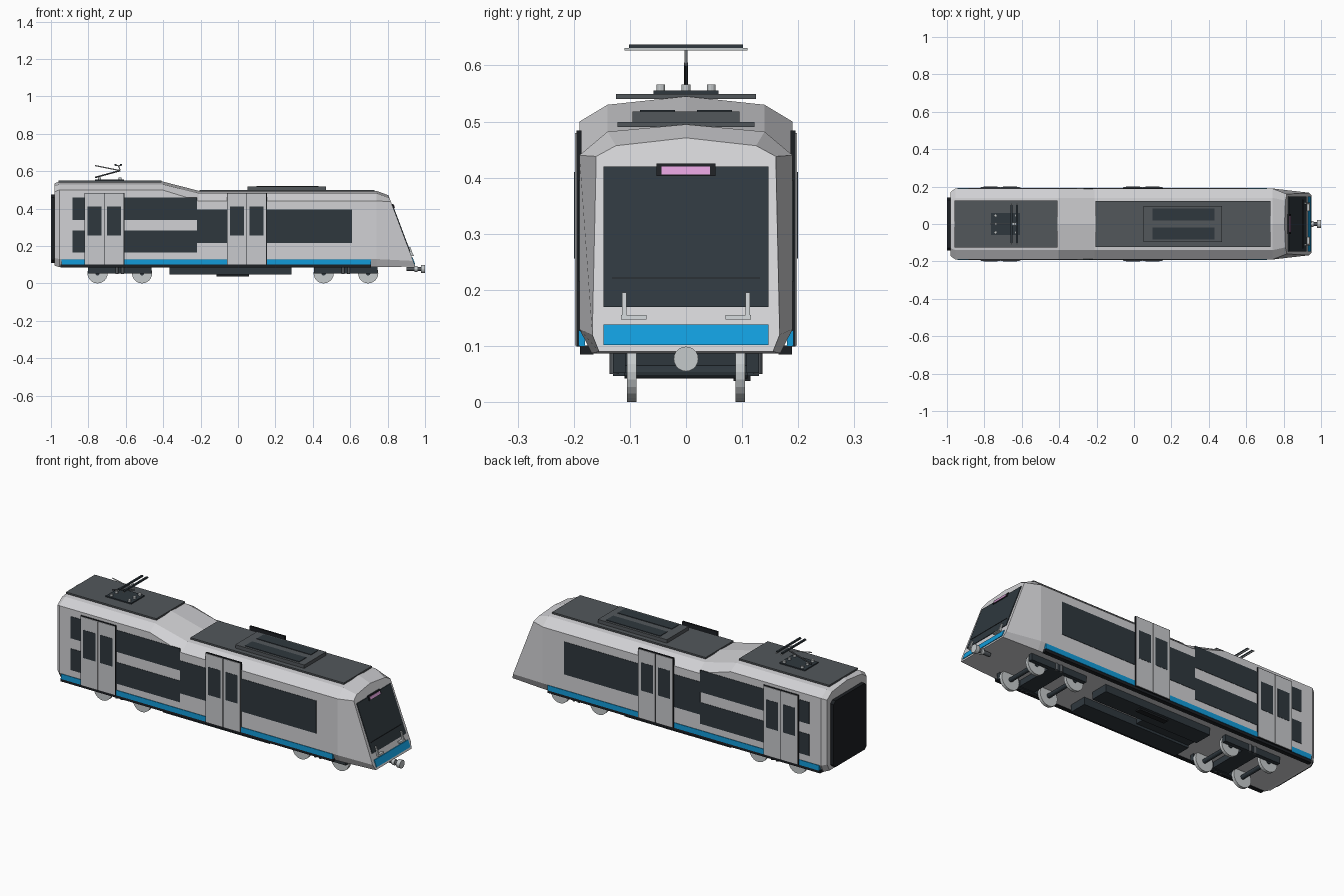
import bpy, bmesh
from mathutils import Vector

cube = bpy.data.objects.get("Cube")
if cube:
    bpy.data.objects.remove(cube, do_unlink=True)


def material(name, rgb):
    m = bpy.data.materials.new(name)
    m.use_nodes = True
    m.diffuse_color = (*rgb, 1)
    node = next(n for n in m.node_tree.nodes if n.type == 'BSDF_PRINCIPLED')
    node.inputs["Base Color"].default_value = (*rgb, 1)
    return m


BODY = material("light grey paint", (.64, .64, .66))
DOOR = material("door grey", (.58, .59, .61))
GLASS = material("dark glass", (.028, .039, .048))
BLACK = material("black rubber", (.012, .014, .017))
ROOF = material("roof grey", (.085, .095, .105))
BLUE = material("blue stripe", (.006, .33, .70))
PINK = material("pink display", (.72, .34, .68))
METAL = material("pale metal", (.56, .59, .60))


def build(name, bm, mat):
    bmesh.ops.recalc_face_normals(bm, faces=bm.faces)
    me = bpy.data.meshes.new(name)
    bm.to_mesh(me)
    bm.free()
    me.materials.append(mat)
    ob = bpy.data.objects.new(name, me)
    bpy.context.collection.objects.link(ob)
    return ob


def loft(name, rings, mat):
    """Skin a closed solid through rings of equal length."""
    bm = bmesh.new()
    loops = [[bm.verts.new(p) for p in ring] for ring in rings]
    n = len(loops[0])
    for a, b in zip(loops, loops[1:]):
        for i in range(n):
            j = (i + 1) % n
            bm.faces.new((a[i], a[j], b[j], b[i]))
    bm.faces.new(loops[0])
    bm.faces.new(loops[-1])
    return build(name, bm, mat)


def box(name, x, y, z, mat):
    return loft(name, [[(a, y[0], z[0]), (a, y[1], z[0]), (a, y[1], z[1]), (a, y[0], z[1])]
                       for a in x], mat)


def side_box(name, x, y, z, mat):
    """Box repeated on both sides of the centre plane."""
    box("right_" + name, x, (-y[1], -y[0]), z, mat)
    box("left_" + name, x, y, z, mat)


def rod(name, start, end, r, mat, sides=12):
    a, b = Vector(start), Vector(end)
    bm = bmesh.new()
    bmesh.ops.create_cone(bm, cap_ends=True, segments=sides, radius1=r, radius2=r,
                          depth=(b - a).length)
    turn = Vector((0, 0, 1)).rotation_difference(b - a).to_matrix()
    for v in bm.verts:
        v.co = turn @ v.co + (a + b) / 2
    return build(name, bm, mat)


def nose_x(z):
    return .82 - (z - .43) * .377


def nose_plate(name, y, z, mat, lift, base=-.004):
    """Plate lying on the slanted cab front."""
    loft(name, [[(nose_x(c) + d, b, c) for b, c in
                 ((y[0], z[0]), (y[1], z[0]), (y[1], z[1]), (y[0], z[1]))]
                for d in (base, lift)], mat)


# Body shell
def section(half, x=None):
    half = half + [(-y, z) for y, z in reversed(half) if y > 0]
    return [(nose_x(z) if x is None else x, y, z) for y, z in half]


high = [(.168, .087), (.19, .13), (.19, .50), (.14, .53), (0, .545)]
low = [(.168, .087), (.19, .13), (.19, .44), (.14, .482), (0, .495)]
tail = [(.15, .095), (.172, .135), (.172, .49), (.13, .52), (0, .535)]
nose = [(.155, .09), (.167, .12), (.16, .438), (.125, .457), (0, .471)]
loft("body_shell", [section(tail, -.98), section(high, -.955), section(high, -.405),
                    section(low, -.21), section(low, .74), section(nose)], BODY)

# Rear gangway with clipped corners
y, b, t, c = .143, .11, .475, .015
gang = [(y - c, b), (y, b + c), (y, t - c), (y - c, t)]
gang += [(-p, q) for p, q in reversed(gang)]
loft("rear_gangway", [[(x, p, q) for p, q in gang] for x in (-1, -.975)], BLACK)

# Side stripe and sill
side_box("blue_stripe", (-.945, .71), (.18, .192), (.10, .128), BLUE)
side_box("sill", (-.95, .71), (.165, .189), (.085, .101), BLACK)

# Side windows
for name, x, z in (("rear_upper_window", (-.885, -.80), (.34, .46)),
                   ("rear_lower_window", (-.885, -.80), (.165, .283)),
                   ("upper_deck_window", (-.63, -.22), (.34, .46)),
                   ("lower_deck_window", (-.63, -.22), (.165, .283)),
                   ("step_window", (-.22, -.05), (.215, .395)),
                   ("saloon_window", (.14, .61), (.215, .395))):
    side_box(name, x, (.187, .192), z, GLASS)

# Double doors
for label, x in (("rear", -.715), ("middle", .047)):
    side_box(label + "_door_frame", (x - .107, x + .107), (.186, .1955), (.099, .484), BLACK)
    for leaf, s in (("first", -1), ("second", 1)):
        edges = sorted((x + s * .002, x + s * .104))
        side_box(f"{label}_{leaf}_door_leaf", edges, (.195, .198), (.101, .480), DOOR)
        edges = sorted((x + s * .015, x + s * .089))
        side_box(f"{label}_{leaf}_door_window", edges, (.197, .1992), (.256, .41), GLASS)

# Cab front
nose_plate("windscreen", (-.147, .147), (.17, .42), GLASS, .004)
nose_plate("windscreen_seam", (-.132, .132), (.220, .2225), BLACK, .006)
nose_plate("front_blue_band", (-.147, .147), (.102, .138), BLUE, .004)
nose_plate("display_surround", (-.053, .053), (.403, .425), BLACK, .008)
nose_plate("display", (-.044, .043), (.406, .420), PINK, .010)
for s in (-1, 1):
    nose_plate("wiper_post", sorted((s * .106, s * .114)), (.15, .195), METAL, .012)
    nose_plate("wiper_foot", sorted((s * .07, s * .116)), (.147, .155), METAL, .014)

# Coupler
rod("coupler_arm", (.90, 0, .077), (.98, 0, .077), .011, ROOF)
rod("coupler_collar", (.945, 0, .077), (.96, 0, .077), .016, METAL)
rod("coupler_head", (.978, 0, .077), (1, 0, .077), .022, METAL, 20)

# Roof panels and cooling unit
box("rear_roof_panel", (-.96, -.41), (-.125, .125), (.54, .549), ROOF)
box("front_roof_panel", (-.205, .73), (-.122, .122), (.49, .499), ROOF)
box("cooling_unit", (.05, .47), (-.095, .095), (.495, .518), ROOF)
side_box("cooling_vent", (.10, .43), (.02, .082), (.515, .521), GLASS)

# Pantograph
box("pantograph_base", (-.765, -.61), (-.058, .058), (.547, .555), GLASS)
for x in (-.74, -.63):
    for y in (-.045, 0, .045):
        rod("insulator", (x, y, .553), (x, y, .566), .008, METAL)
knee, foot, wrist = (-.63, 0, .603), (-.765, 0, .566), (-.765, 0, .63)
rod("pantograph_lower_arm", foot, knee, .004, ROOF, 8)
rod("pantograph_upper_arm", knee, wrist, .003, METAL, 8)
rod("pantograph_head_stem", knee, (-.64, 0, .632), .003, METAL, 8)
for x in (-.655, -.625):
    box("contact_strip", (x - .005, x + .005), (-.102, .102), (.631, .637), GLASS)
    box("contact_carrier", (x - .003, x + .003), (-.11, .11), (.627, .631), METAL)
box("pantograph_head_link", (-.655, -.625), (-.008, .008), (.628, .632), METAL)

# Underfloor equipment
side_box("equipment_case", (-.365, .285), (.03, .13), (.047, .09), GLASS)
box("equipment_bridge", (-.365, -.04), (-.03, .03), (.06, .09), GLASS)
box("equipment_tank", (-.115, .06), (.085, .115), (.038, .06), BLACK)

# Bogies
for label, mid in (("rear", -.632), ("front", .577)):
    side_box(label + "_bogie_frame", (mid - .17, mid + .17), (.108, .13), (.052, .088), GLASS)
    box(label + "_bogie_bolster", (mid - .045, mid + .045), (-.11, .11), (.055, .09), GLASS)
    for s in (-1, 1):
        for dx in (-.015, .015):
            rod(label + "_bogie_spring", (mid + dx, s * .128, .05), (mid + dx, s * .128, .088),
                .008, ROOF)
    for dx in (-.119, .119):
        x = mid + dx
        rod(label + "_axle", (x, -.11, .054), (x, .11, .054), .012, GLASS)
        for s in (-1, 1):
            rod(label + "_wheel", (x, s * .088, .054), (x, s * .105, .054), .054, METAL, 24)
